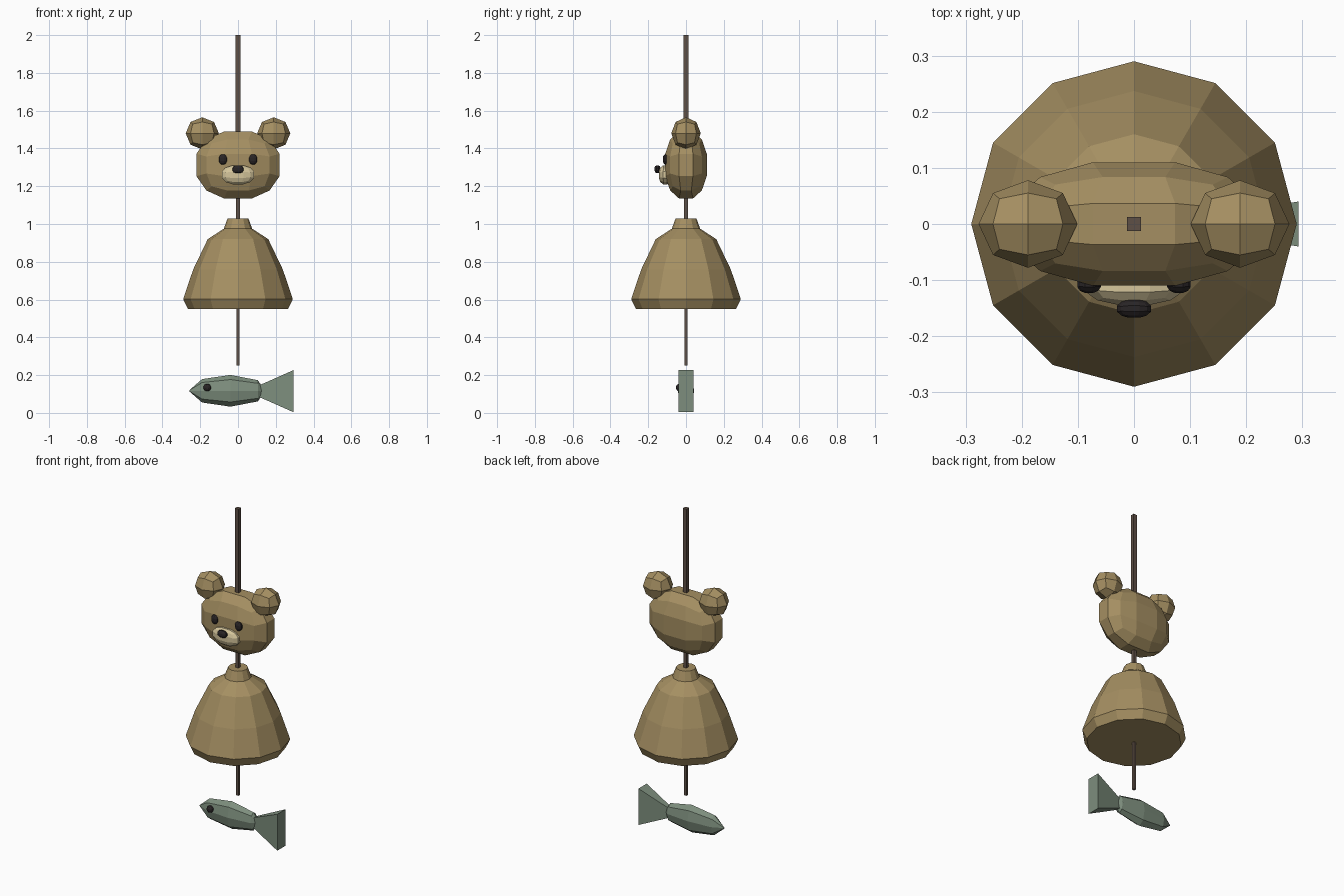
import bpy, bmesh, math
from mathutils import Vector

if "Cube" in bpy.data.objects:
    bpy.data.objects.remove(bpy.data.objects["Cube"])


def material(name, rgb):
    m = bpy.data.materials.new(name)
    m.diffuse_color = (*rgb, 1)
    m.use_nodes = True
    m.node_tree.nodes["Principled BSDF"].inputs["Base Color"].default_value = m.diffuse_color
    return m


FUR = material("brown_fur", (0.376, 0.275, 0.122))
CREAM = material("cream", (0.66, 0.56, 0.33))
BLACK = material("black", (0.022, 0.018, 0.019))
CORD = material("dark_cord", (0.114, 0.08, 0.061))
GREEN = material("fish_green", (0.205, 0.27, 0.205))


def finish(name, bm, mat):
    bmesh.ops.recalc_face_normals(bm, faces=bm.faces)
    me = bpy.data.meshes.new(name)
    bm.to_mesh(me)
    bm.free()
    me.materials.append(mat)
    ob = bpy.data.objects.new(name, me)
    bpy.context.collection.objects.link(ob)
    return ob


def cube_ball(name, center, half, mat, cuts):
    """Cube grid pushed onto a sphere, then scaled to the given half sizes."""
    bm = bmesh.new()
    bmesh.ops.create_cube(bm, size=2)
    bmesh.ops.subdivide_edges(bm, edges=bm.edges[:], cuts=cuts, use_grid_fill=True)
    for v in bm.verts:
        v.co.normalize()
    top = max(v.co.z for v in bm.verts)
    for v in bm.verts:
        v.co = Vector(c + h * k / top for c, h, k in zip(center, half, v.co))
    return finish(name, bm, mat)


def loft(name, rings, mat):
    """Skin a list of closed rings and cap both ends."""
    bm = bmesh.new()
    rows = [[bm.verts.new(p) for p in r] for r in rings]
    n = len(rows[0])
    for a, b in zip(rows, rows[1:]):
        for i in range(n):
            j = (i + 1) % n
            bm.faces.new((a[i], a[j], b[j], b[i]))
    bm.faces.new(rows[0])
    bm.faces.new(rows[-1])
    return finish(name, bm, mat)


def ring(n):
    return [(math.cos(2 * math.pi * i / n), math.sin(2 * math.pi * i / n)) for i in range(n)]


def square_rod(name, z0, z1, r):
    corners = [(-r, -r), (r, -r), (r, r), (-r, r)]
    loft(name, [[(x, y, z) for x, y in corners] for z in (z0, z1)], CORD)


# Bell body, twelve sided
profile = [(0.265, 0.55), (0.29, 0.602), (0.237, 0.76), (0.16, 0.92),
           (0.075, 0.975), (0.055, 1.03)]
loft("bell_body", [[(r * c, r * s, z) for c, s in ring(12)] for r, z in profile], FUR)

# Hanging cords
square_rod("upper_cord", 1.46, 2.0, 0.0125)
square_rod("neck_cord", 1.0, 1.18, 0.0105)
square_rod("lower_cord", 0.25, 0.56, 0.008)

# Bear head
cube_ball("head", (0, 0, 1.3125), (0.22, 0.11, 0.1775), FUR, 2)
for side, s in (("left", -1), ("right", 1)):
    cube_ball(side + "_ear", (s * 0.189, 0, 1.48), (0.088, 0.078, 0.085), FUR, 1)
    cube_ball(side + "_eye", (s * 0.08, -0.107, 1.342), (0.021, 0.016, 0.027), BLACK, 2)
cube_ball("muzzle", (0, -0.11, 1.26), (0.086, 0.034, 0.05), CREAM, 2)
cube_ball("nose", (0, -0.151, 1.29), (0.03, 0.016, 0.021), BLACK, 2)

# Fish body, eight sided and flattened, running along x
fish_z = 0.117
stations = [(-0.258, 0.003), (-0.19, 0.062), (-0.04, 0.084), (0.105, 0.056), (0.13, 0.02)]
loft("fish_body", [[(x, 0.52 * r * c, fish_z + r * s) for c, s in ring(8)]
                   for x, r in stations], GREEN)

# Fish tail, flaring wedge
corners = [(-1, -1), (1, -1), (1, 1), (-1, 1)]
loft("fish_tail", [[(x, hy * a, fish_z - 0.002 + hz * b) for a, b in corners]
                   for x, hy, hz in ((0.11, 0.012, 0.03), (0.293, 0.04, 0.111))], GREEN)
cube_ball("fish_eye", (-0.163, -0.035, 0.134), (0.019, 0.017, 0.019), BLACK, 2)
